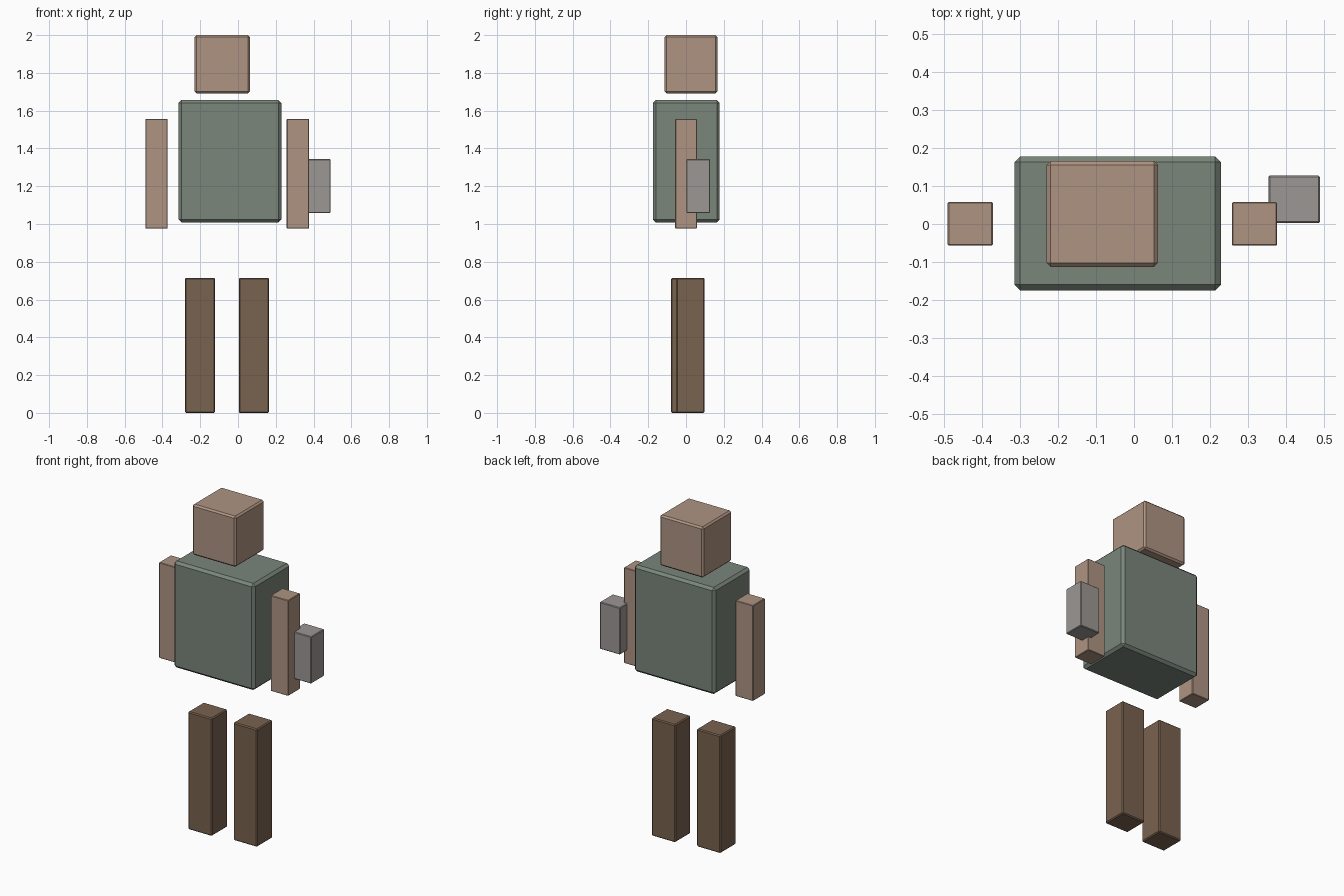
import bpy
from mathutils import Vector

if "Cube" in bpy.data.objects:
    bpy.data.objects.remove(bpy.data.objects["Cube"])


def srgb(r, g, b):
    """Convert 0-255 sRGB to a linear colour."""
    lin = [c / 255 / 12.92 if c < 10 else ((c / 255 + 0.055) / 1.055) ** 2.4 for c in (r, g, b)]
    return (*lin, 1.0)


def material(name, rgb):
    m = bpy.data.materials.new(name)
    m.diffuse_color = srgb(*rgb)
    m.use_nodes = True
    m.node_tree.nodes["Principled BSDF"].inputs["Base Color"].default_value = m.diffuse_color
    return m


skin = material("warm_skin", (174, 148, 130))
green = material("sage_green", (122, 134, 123))
brown = material("dark_brown", (121, 98, 79))
grey = material("warm_grey", (156, 151, 149))


def block(name, lo, hi, bevel, mat):
    """Box between two corners with chamfered edges."""
    lo, hi = Vector(lo), Vector(hi)
    bpy.ops.mesh.primitive_cube_add(size=1, location=(lo + hi) / 2)
    ob = bpy.context.object
    ob.name = name
    for v in ob.data.vertices:
        v.co = v.co * (hi - lo)
    ob.data.materials.append(mat)
    mod = ob.modifiers.new("chamfer", "BEVEL")
    mod.width = bevel
    mod.segments = 1
    mod.limit_method = "NONE"
    return ob


# Head and torso
block("head", (-0.23, -0.113, 1.692), (0.063, 0.166, 2.0), 0.01, skin)
block("torso", (-0.315, -0.175, 1.009), (0.229, 0.178, 1.656), 0.015, green)

# Arms
for side, x in (("left", -0.491), ("right", 0.258)):
    block(side + "_arm", (x, -0.057, 0.976), (x + 0.119, 0.058, 1.556), 0.003, skin)

# Legs, one set slightly forward of the other
for side, x, y in (("left", -0.281, -0.079), ("right", 0.004, -0.052)):
    block(side + "_leg", (x, y, 0.0), (x + 0.16, y + 0.15, 0.715), 0.006, brown)

# Block held beside the right arm
block("held_block", (0.354, 0.002, 1.058), (0.49, 0.128, 1.343), 0.004, grey)
